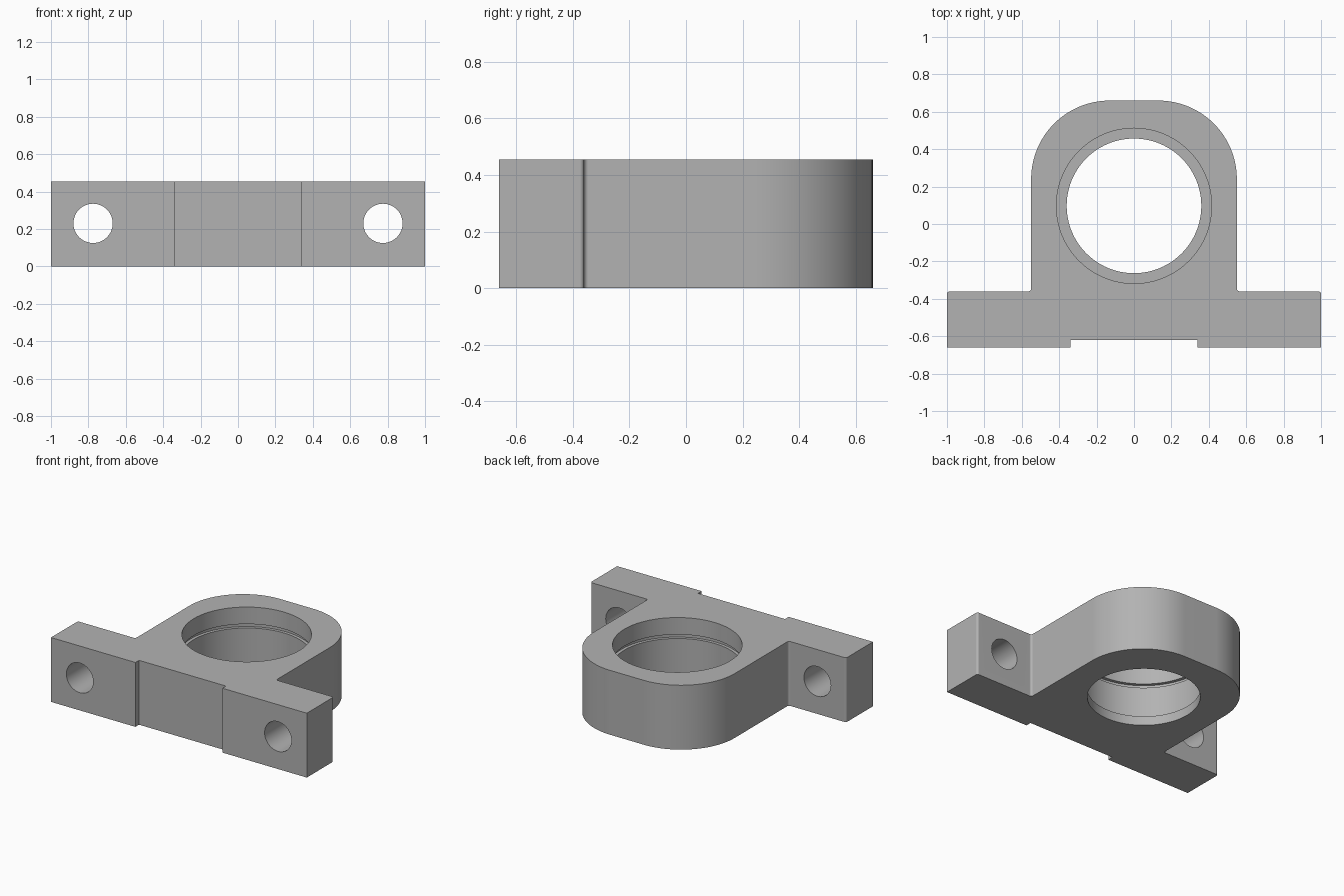
import bpy, bmesh, math
from math import cos, sin, radians, pi

HEIGHT = 0.455
BORE_Y = 0.097

default = bpy.data.objects.get("Cube")
if default:
    bpy.data.objects.remove(default, do_unlink=True)

grey = bpy.data.materials.new("plain grey metal")
grey.use_nodes = True
colour = (0.448, 0.448, 0.448, 1)
grey.diffuse_color = colour
grey.node_tree.nodes["Principled BSDF"].inputs["Base Color"].default_value = colour


def arc(cx, cy, r, start, end, steps):
    """Points along an arc, angles in degrees."""
    angles = [radians(start + (end - start) * i / steps) for i in range(steps + 1)]
    return [(cx + r * cos(a), cy + r * sin(a)) for a in angles]


def finish(name, bm):
    bmesh.ops.recalc_face_normals(bm, faces=bm.faces)
    mesh = bpy.data.meshes.new(name)
    bm.to_mesh(mesh)
    bm.free()
    mesh.materials.append(grey)
    obj = bpy.data.objects.new(name, mesh)
    bpy.context.collection.objects.link(obj)
    return obj


def extrude_outline(name, points, height):
    bm = bmesh.new()
    face = bm.faces.new([bm.verts.new((x, y, 0)) for x, y in points])
    top = bmesh.ops.extrude_face_region(bm, geom=[face])
    verts = [v for v in top["geom"] if isinstance(v, bmesh.types.BMVert)]
    bmesh.ops.translate(bm, vec=(0, 0, height), verts=verts)
    return finish(name, bm)


def lathe(name, profile, segments):
    """Closed solid turned around z from (radius, z) points."""
    bm = bmesh.new()
    rings = [[bm.verts.new((r * cos(2 * pi * i / segments), r * sin(2 * pi * i / segments), z))
              for i in range(segments)] for r, z in profile]
    for low, high in zip(rings, rings[1:]):
        for i in range(segments):
            j = (i + 1) % segments
            bm.faces.new((low[i], low[j], high[j], high[i]))
    bm.faces.new(rings[0])
    bm.faces.new(rings[-1])
    return finish(name, bm)


# Housing: half outline from the front recess round to the rear, then mirrored
half = [(0.34, -0.62), (0.34, -0.66), (1.0, -0.66)]
half += arc(0.985, -0.375, 0.015, 0, 90, 6)
half += arc(0.565, -0.345, 0.015, 270, 180, 6)
half += arc(0.13, 0.24, 0.42, 0, 90, 24)
outline = half + [(-x, y) for x, y in reversed(half)]
housing = extrude_outline("bearing_housing", outline, HEIGHT)

# Bearing seat with a bottom lip and a retaining ring groove
seat = lathe("bearing_seat_cutter", [
    (0.36, -0.1), (0.36, 0.065), (0.415, 0.065), (0.415, 0.307),
    (0.437, 0.307), (0.437, 0.335), (0.415, 0.335), (0.415, HEIGHT + 0.1)], 96)
seat.location.y = BORE_Y
cutters = [seat]

# Bolt holes through the feet
for side, x in (("left", 0.775), ("right", -0.775)):
    hole = lathe(side + "_bolt_hole_cutter", [(0.105, -0.3), (0.105, 0.3)], 48)
    hole.location = (x, -0.5, 0.23)
    hole.rotation_euler.x = pi / 2
    cutters.append(hole)

bpy.ops.object.select_all(action="DESELECT")
bpy.context.view_layer.objects.active = housing
housing.select_set(True)
for cutter in cutters:
    cut = housing.modifiers.new(cutter.name, "BOOLEAN")
    cut.operation = "DIFFERENCE"
    cut.solver = "EXACT"
    cut.object = cutter
    bpy.ops.object.modifier_apply(modifier=cut.name)
for cutter in cutters:
    bpy.data.objects.remove(cutter, do_unlink=True)

# Smooth curved walls, flat planes and crisp edges
bpy.ops.object.shade_smooth_by_angle(angle=radians(30))
weighted = housing.modifiers.new("weighted_normals", "WEIGHTED_NORMAL")
weighted.keep_sharp = True
